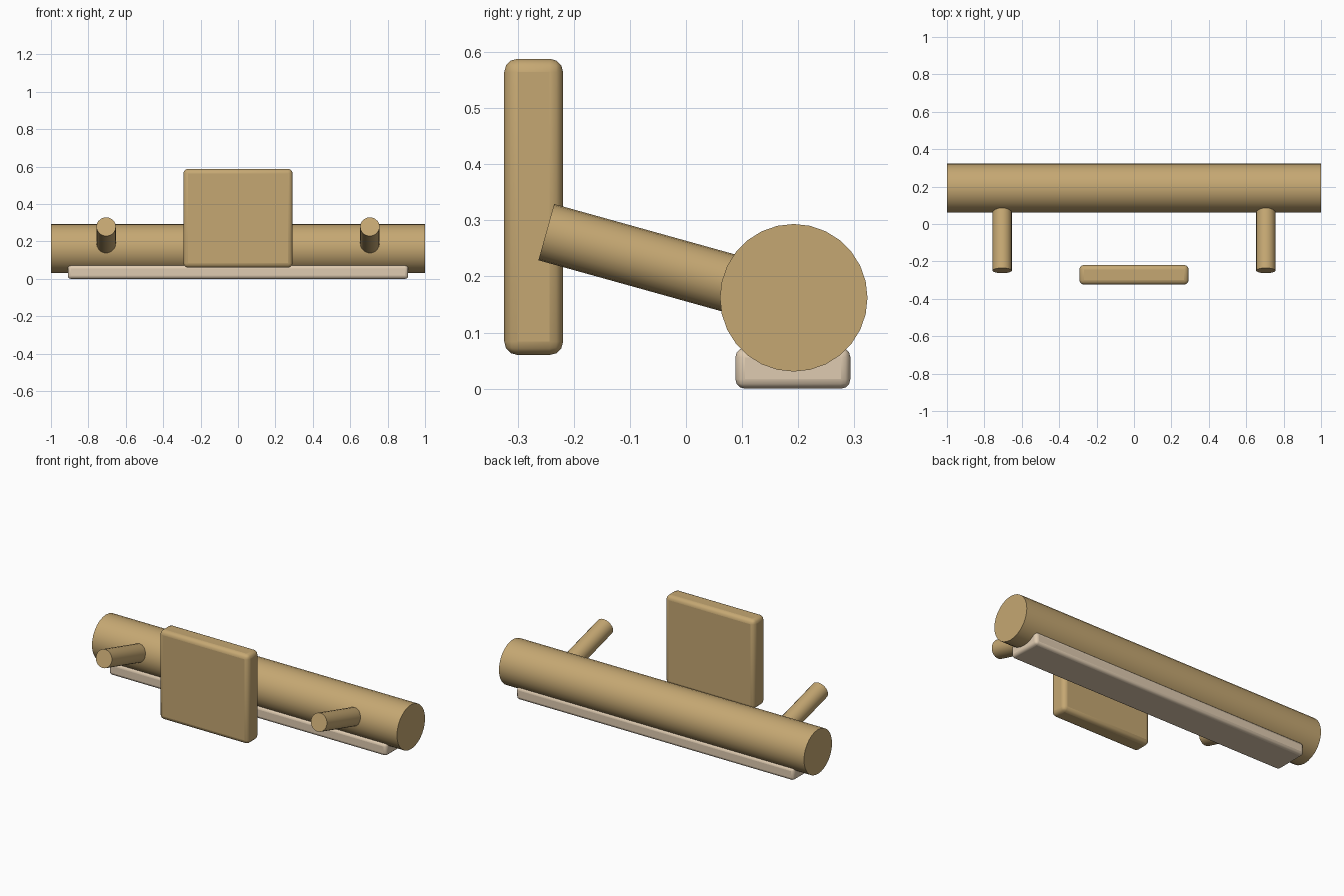
import bpy, math
from mathutils import Vector

if "Cube" in bpy.data.objects:
    bpy.data.objects.remove(bpy.data.objects["Cube"])


def material(name, color):
    m = bpy.data.materials.new(name)
    m.diffuse_color = (*color, 1)
    m.use_nodes = True
    m.node_tree.nodes["Principled BSDF"].inputs["Base Color"].default_value = m.diffuse_color
    return m


wood = material("tan_wood", (0.56, 0.39, 0.17))
pale = material("pale_wood", (0.74, 0.60, 0.44))


def finish(ob, name, mat):
    ob.name = name
    ob.data.materials.append(mat)
    bpy.ops.object.shade_smooth_by_angle(angle=math.radians(35))


def rod(name, a, b, radius, sides, mat):
    a, b = Vector(a), Vector(b)
    d = b - a
    bpy.ops.mesh.primitive_cylinder_add(
        vertices=sides, radius=radius, depth=d.length, location=(a + b) / 2,
        rotation=d.to_track_quat('Z', 'Y').to_euler())
    finish(bpy.context.object, name, mat)


def block(name, lo, hi, bevel, mat):
    lo, hi = Vector(lo), Vector(hi)
    bpy.ops.mesh.primitive_cube_add(size=1, location=(lo + hi) / 2)
    ob = bpy.context.object
    ob.scale = hi - lo
    bpy.ops.object.transform_apply(location=False, rotation=False, scale=True)
    mod = ob.modifiers.new("rounded_edges", 'BEVEL')
    mod.width = bevel
    mod.segments = 3
    finish(ob, name, mat)


# Long round bar
rod("main_bar", (-1, 0.192, 0.162), (1, 0.192, 0.162), 0.1315, 28, wood)

# Pale strip under the bar
block("base_strip", (-0.91, 0.088, 0), (0.91, 0.293, 0.073), 0.017, pale)

# Upright front plate
block("front_plate", (-0.292, -0.324, 0.06), (0.292, -0.219, 0.588), 0.024, wood)

# Two tilted pegs reaching into the bar
for side, x in (("left", -0.705), ("right", 0.705)):
    rod(side + "_peg", (x, 0.135, 0.172), (x, -0.249, 0.279), 0.052, 20, wood)
